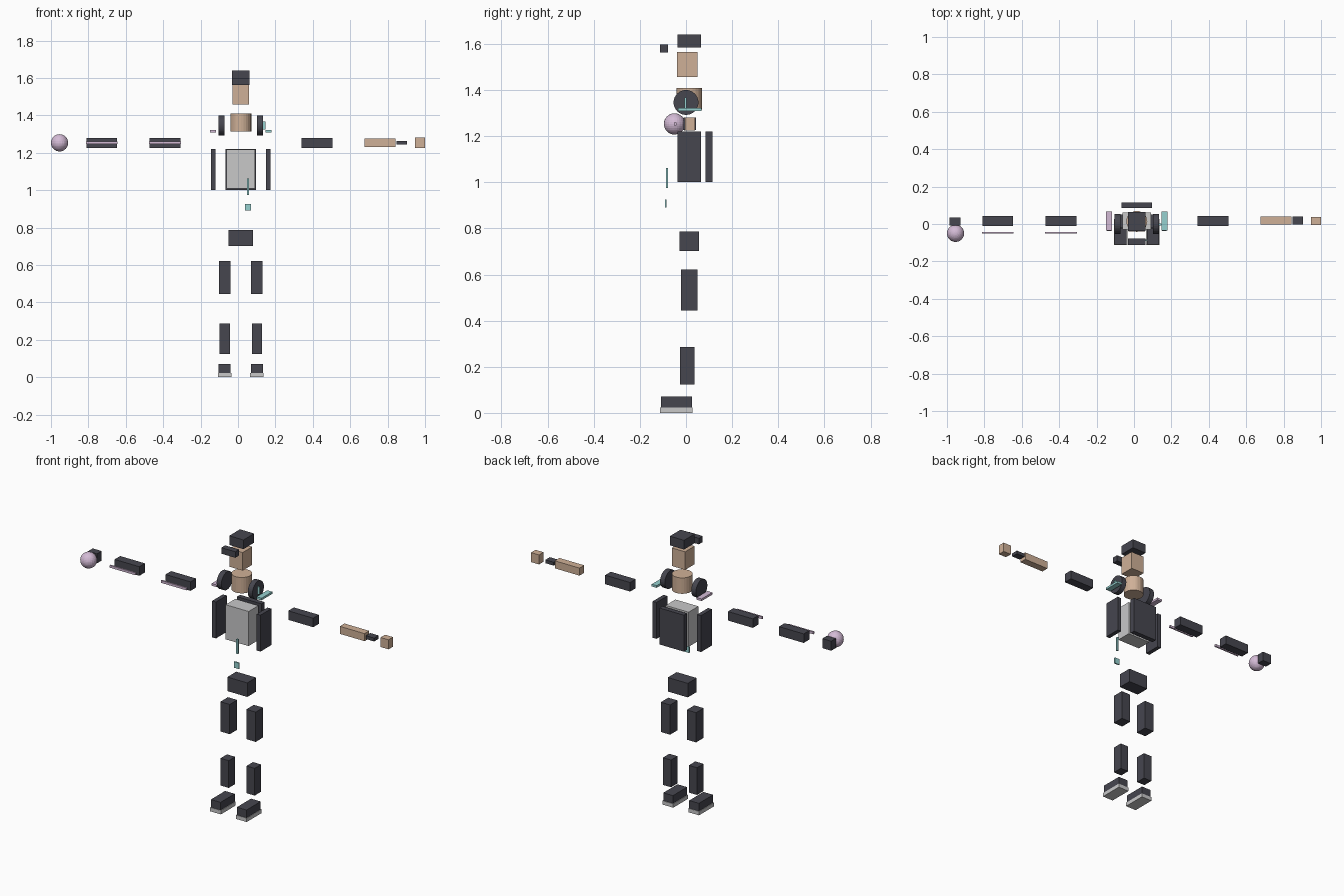
import bpy
import bmesh
import math
from mathutils import Matrix

cube = bpy.data.objects.get("Cube")
if cube:
    bpy.data.objects.remove(cube, do_unlink=True)

CX = 0.015  # middle line of the body


def material(name, rgb):
    linear = [((c / 255 + 0.055) / 1.055) ** 2.4 for c in rgb] + [1.0]
    m = bpy.data.materials.new(name)
    m.use_nodes = True
    m.diffuse_color = linear
    bsdf = m.node_tree.nodes["Principled BSDF"]
    bsdf.inputs["Base Color"].default_value = linear
    bsdf.inputs["Roughness"].default_value = 0.8
    return m


DARK = material("charcoal", (70, 70, 79))
SKIN = material("skin", (207, 176, 151))
GREY = material("light grey", (200, 200, 201))
TEAL = material("teal", (150, 209, 208))
PINK = material("lilac", (212, 187, 214))


def finish(name, bm, mat):
    mesh = bpy.data.meshes.new(name)
    bm.to_mesh(mesh)
    bm.free()
    mesh.materials.append(mat)
    ob = bpy.data.objects.new(name, mesh)
    bpy.context.collection.objects.link(ob)
    return ob


def box(name, mat, x, y, z):
    """Box from (min, max) ranges on each axis."""
    bm = bmesh.new()
    spans = (x, y, z)
    centre = [(a + b) / 2 for a, b in spans]
    size = [b - a for a, b in spans]
    bmesh.ops.create_cube(bm, size=1, matrix=Matrix.Translation(centre) @ Matrix.Diagonal(size + [1]))
    return finish(name, bm, mat)


def cylinder(name, mat, centre, radius, depth, sideways=False, sides=24):
    bm = bmesh.new()
    turn = Matrix.Rotation(math.pi / 2, 4, 'Y') if sideways else Matrix()
    bmesh.ops.create_cone(bm, cap_ends=True, segments=sides, radius1=radius, radius2=radius,
                          depth=depth, matrix=Matrix.Translation(centre) @ turn)
    return finish(name, bm, mat)


def mid(half):
    return (CX - half, CX + half)


# Head, cap and visor
box("head", SKIN, mid(0.044), (-0.04, 0.05), (1.457, 1.565))
box("cap", DARK, mid(0.047), (-0.037, 0.064), (1.585, 1.64))
box("visor", DARK, mid(0.046), (-0.113, -0.077), (1.562, 1.598))
cylinder("neck", SKIN, (CX, 0.014, 1.362), 0.056, 0.095)

# Torso with its back and side panels
box("torso", GREY, mid(0.076), (-0.03, 0.062), (1.01, 1.217))
box("back_panel", DARK, mid(0.081), (0.085, 0.114), (1.002, 1.22))
box("hips", DARK, mid(0.066), (-0.028, 0.056), (0.702, 0.786))

# Parts repeated on both sides
for side, s in (("right", -1), ("left", 1)):
    def span(inner, outer):
        return tuple(sorted((CX + s * inner, CX + s * outer)))

    box(side + "_side_panel", DARK, span(0.135, 0.16), (-0.037, 0.065), (1.002, 1.22))
    cylinder(side + "_ear_disc", DARK, (CX + s * 0.103, 0.0, 1.346), 0.054, 0.031, True, 32)
    box(side + "_shoulder_plate", PINK if s < 0 else TEAL, span(0.132, 0.165),
        (-0.035, 0.067), (1.309, 1.322))
    box(side + "_thigh", DARK, span(0.055, 0.117), (-0.021, 0.05), (0.444, 0.622))
    box(side + "_shin", DARK, span(0.059, 0.113), (-0.025, 0.036), (0.123, 0.286))
    box(side + "_shoe", DARK, span(0.054, 0.118), (-0.109, 0.025), (0.023, 0.07))
    box(side + "_sole", GREY, span(0.05, 0.121), (-0.112, 0.028), (0.0, 0.023))
    arm = sorted((s * 0.34, s * 0.505)) if s > 0 else (-0.473, -0.308)
    box(side + "_upper_arm", DARK, tuple(arm), (-0.01, 0.043), (1.226, 1.28))

# Left forearm, wrist band and hand
box("left_forearm", SKIN, (0.677, 0.841), (-0.004, 0.04), (1.23, 1.275))
box("left_wrist_band", DARK, (0.848, 0.903), (-0.002, 0.04), (1.244, 1.264))
box("left_hand", SKIN, (0.947, 1.0), (-0.005, 0.038), (1.224, 1.281))

# Right forearm, gloved hand, glowing ball and arm strips
box("right_forearm", DARK, (-0.81, -0.646), (-0.01, 0.043), (1.226, 1.28))
box("right_hand", DARK, (-0.987, -0.928), (-0.008, 0.036), (1.224, 1.281))
for name, x in (("upper_arm_strip", (-0.475, -0.305)), ("forearm_strip", (-0.813, -0.643))):
    box(name, PINK, x, (-0.052, -0.042), (1.246, 1.26))
bm = bmesh.new()
bmesh.ops.create_uvsphere(bm, u_segments=24, v_segments=16, radius=0.046,
                          matrix=Matrix.Translation((-0.954, -0.05, 1.253)))
ball = finish("ball", bm, PINK)

# Teal details: ear light, pendant cord and tag
box("ear_light", TEAL, (0.135, 0.146), (-0.007, 0.003), (1.323, 1.368))
box("pendant_cord", TEAL, (0.049, 0.06), (-0.087, -0.077), (0.975, 1.062))
box("pendant_tag", TEAL, (0.038, 0.07), (-0.092, -0.084), (0.89, 0.926))
